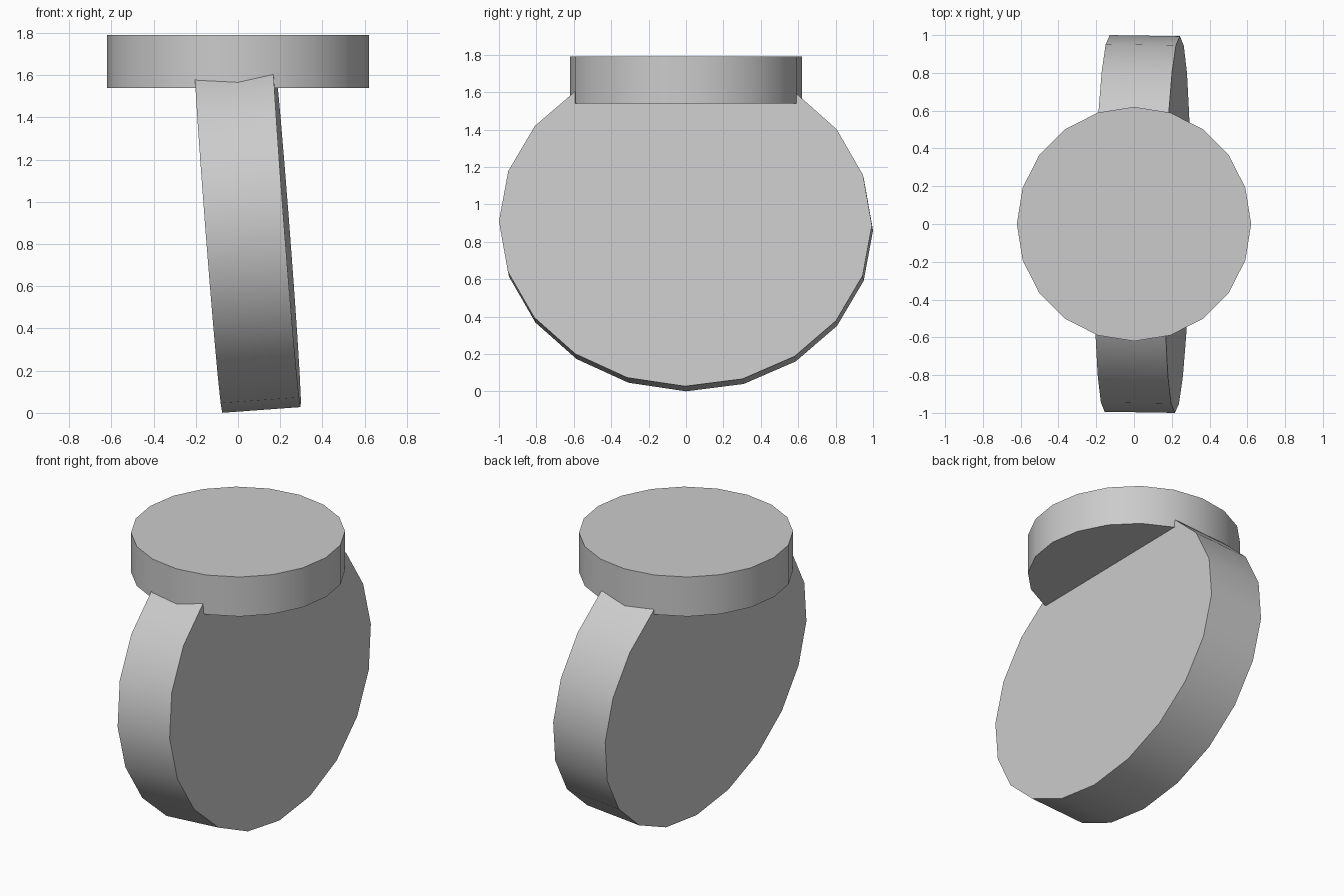
import bpy, math
from mathutils import Matrix

if "Cube" in bpy.data.objects:
    bpy.data.objects.remove(bpy.data.objects["Cube"])

SIDES = 20


def disc(name, center, across, up, axis):
    """Unit cylinder mapped onto two radius vectors and a full-thickness vector."""
    bpy.ops.mesh.primitive_cylinder_add(vertices=SIDES, radius=1, depth=1)
    ob = bpy.context.object
    ob.name = name
    m = Matrix((across, up, axis)).transposed().to_4x4()
    m.translation = center
    ob.data.transform(m)
    bpy.ops.object.shade_smooth_by_angle(angle=math.radians(35))
    return ob


# Flat round cap lying on top
disc("top_cap", (0, 0, 1.665), (0.62, 0, 0), (0, 0.62, 0), (0, 0, 0.252))

# Upright, slightly squashed wheel leaning a little to one side
disc("leaning_wheel", (0.044, 0, 0.885),
     (0.0135, 0.997, -0.011), (-0.067, 0.003, 0.871), (0.372, -0.006, 0.027))
